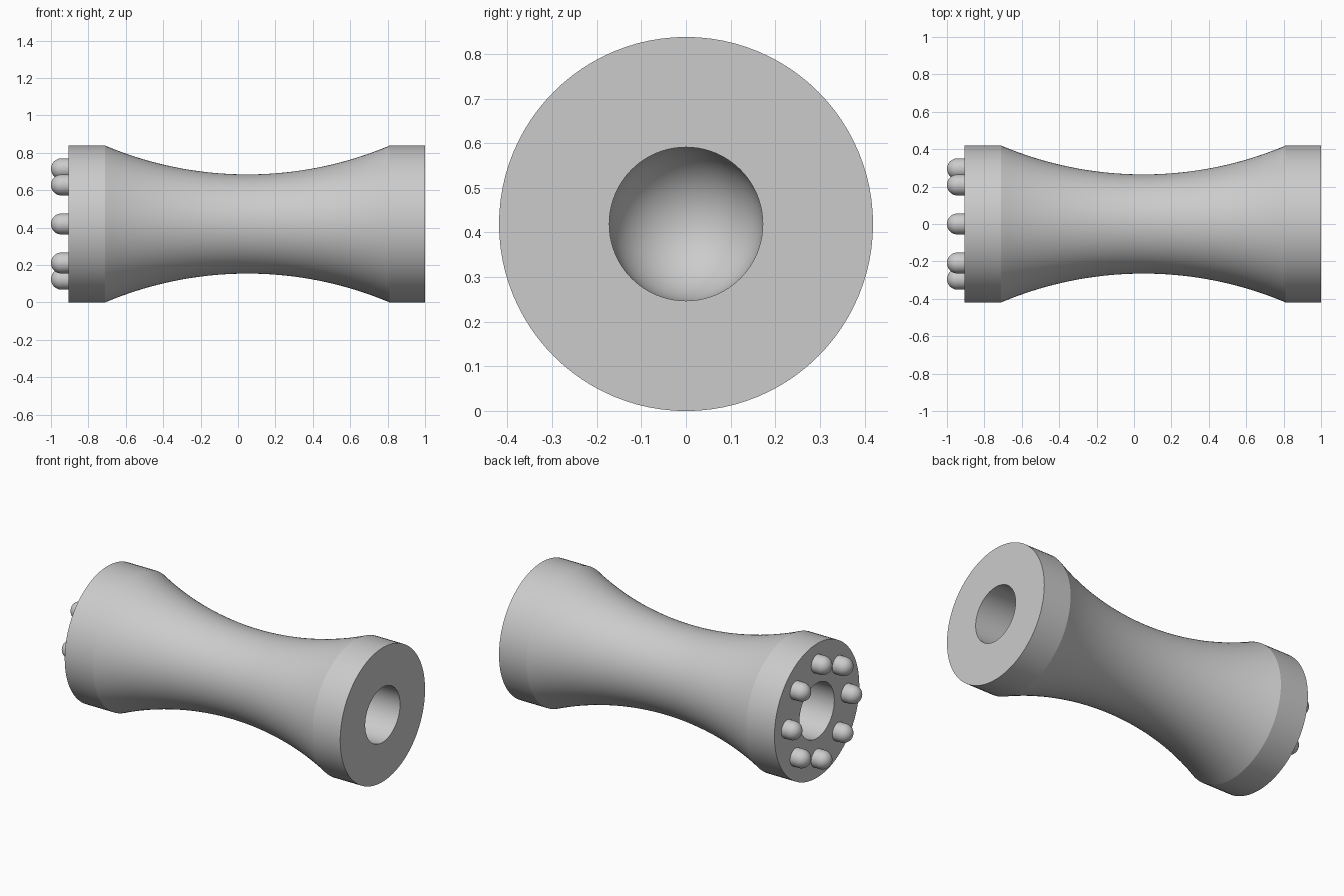
import bpy
import bmesh
from math import sin, cos, pi, asin, radians
from mathutils import Matrix, Vector

cube = bpy.data.objects.get("Cube")
if cube:
    bpy.data.objects.remove(cube, do_unlink=True)

grey = bpy.data.materials.new("light grey")
grey.use_nodes = True
colour = (0.6, 0.6, 0.6, 1)
grey.diffuse_color = colour
grey.node_tree.nodes["Principled BSDF"].inputs["Base Color"].default_value = colour

RADIUS = 0.419          # flared ends, also the height of the axis
WAIST = 0.265           # narrowest radius
LEFT, RIGHT = -0.905, 1.0
ARC_LEFT, ARC_RIGHT = -0.71, 0.81
BORE, BORE_DEPTH = 0.172, 0.3
PIN, PIN_RING = 0.056, 0.295


def dome(x, r, direction, steps=14):
    """Quarter circle from the axis outwards, its tip pointing along x."""
    return [(x + direction * r * cos(i / steps * pi / 2), r * sin(i / steps * pi / 2))
            for i in range(steps + 1)]


def lathe(name, profile, segments, location):
    """Spin (x, radius) points round the x axis."""
    bm = bmesh.new()
    verts = [bm.verts.new((x, 0, r)) for x, r in profile]
    edges = [bm.edges.new(pair) for pair in zip(verts, verts[1:])]
    bmesh.ops.spin(bm, geom=verts + edges, cent=(0, 0, 0), axis=(1, 0, 0),
                   angle=2 * pi, steps=segments, use_duplicate=False)
    bmesh.ops.remove_doubles(bm, verts=bm.verts, dist=0.0001)
    bmesh.ops.recalc_face_normals(bm, faces=bm.faces)
    mesh = bpy.data.meshes.new(name)
    bm.to_mesh(mesh)
    bm.free()
    mesh.materials.append(grey)
    obj = bpy.data.objects.new(name, mesh)
    obj.location = location
    bpy.context.collection.objects.link(obj)
    bpy.ops.object.select_all(action="DESELECT")
    obj.select_set(True)
    bpy.context.view_layer.objects.active = obj
    bpy.ops.object.shade_smooth_by_angle(angle=radians(15))
    return obj


# Waisted body with a round-bottomed blind bore in each end
half = (ARC_RIGHT - ARC_LEFT) / 2
middle = (ARC_RIGHT + ARC_LEFT) / 2
sag = RADIUS - WAIST
arc_radius = (half ** 2 + sag ** 2) / (2 * sag)
sweep = asin(half / arc_radius)
steps = 32
waist = []
for i in range(steps + 1):
    a = sweep * (2 * i / steps - 1)
    waist.append((middle + arc_radius * sin(a), WAIST + arc_radius * (1 - cos(a))))

profile = dome(LEFT + BORE_DEPTH, BORE, 1)
profile += [(LEFT, BORE), (LEFT, RADIUS)]
profile += waist
profile += [(RIGHT, RADIUS), (RIGHT, BORE)]
profile += reversed(dome(RIGHT - BORE_DEPTH, BORE, -1))
lathe("waisted_body", profile, 96, (0, 0, RADIUS))

# Ring of round-tipped pins on the left end
pin_profile = dome(-1 + PIN, PIN, -1, 10) + [(LEFT + 0.01, PIN), (LEFT + 0.01, 0)]
for i in range(8):
    spot = Matrix.Rotation(i * pi / 4, 3, "X") @ Vector((0, 0, PIN_RING))
    lathe(f"end_pin_{i + 1}", pin_profile, 32, spot + Vector((0, 0, RADIUS)))
